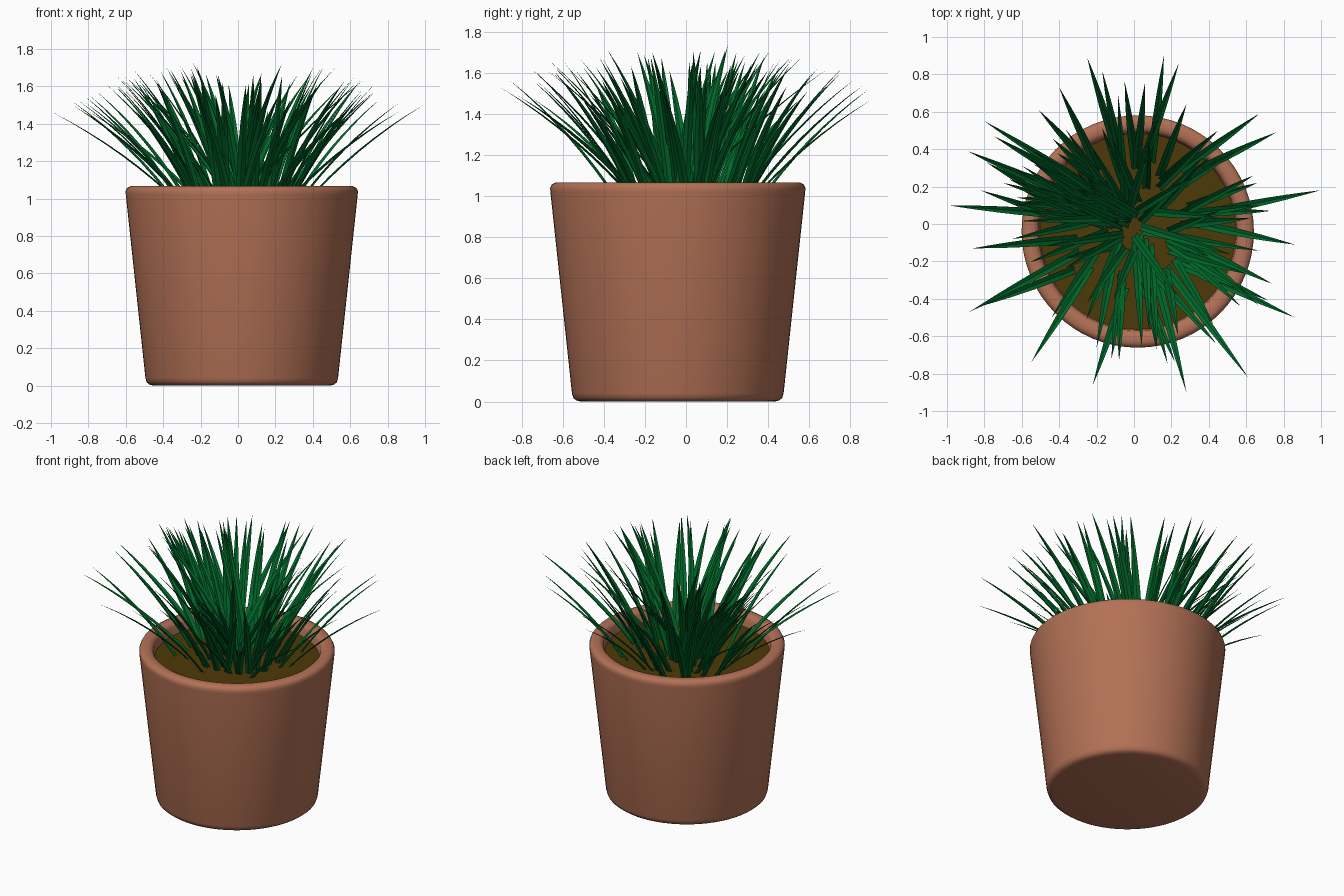
import bpy, math, random
from mathutils import Vector

if "Cube" in bpy.data.objects:
    bpy.data.objects.remove(bpy.data.objects["Cube"])

random.seed(5)
CX, CY = 0.02, -0.04          # pot axis
SOIL_Z = 0.985


def material(name, rgb):
    m = bpy.data.materials.new(name)
    m.diffuse_color = (*rgb, 1)
    m.use_nodes = True
    m.node_tree.nodes["Principled BSDF"].inputs["Base Color"].default_value = m.diffuse_color
    return m


def make_object(name, verts, faces, mat, angle):
    me = bpy.data.meshes.new(name)
    me.from_pydata(verts, [], faces)
    me.materials.append(mat)
    ob = bpy.data.objects.new(name, me)
    bpy.context.collection.objects.link(ob)
    bpy.ops.object.select_all(action='DESELECT')
    ob.select_set(True)
    bpy.context.view_layer.objects.active = ob
    bpy.ops.object.shade_smooth_by_angle(angle=math.radians(angle))
    return ob


def lathe(name, profile, mat, n=64):
    """Revolve (radius, z) points about the pot axis; radius 0 becomes a pole."""
    verts, faces, rings = [], [], []
    for r, z in profile:
        count = n if r > 0 else 1
        rings.append([len(verts) + i for i in range(count)])
        for i in range(count):
            a = math.tau * i / n
            verts.append((CX + r * math.cos(a), CY + r * math.sin(a), z))
    for a, b in zip(rings, rings[1:]):
        for i in range(n):
            j = (i + 1) % n
            quad = [a[i % len(a)], a[j % len(a)], b[j % len(b)], b[i % len(b)]]
            faces.append(list(dict.fromkeys(quad)))
    return make_object(name, verts, faces, mat, 40)


terracotta = material("terracotta", (0.45, 0.165, 0.092))
earth = material("brown_soil", (0.076, 0.042, 0.002))
green = material("leaf_green", (0.0, 0.135, 0.022))

# Pot: tapered wall with rounded foot and rim
lathe("pot", [(0, 0), (0.47, 0), (0.493, 0.005), (0.508, 0.017), (0.515, 0.04),
              (0.62, 1.02), (0.621, 1.04), (0.613, 1.057), (0.594, 1.066),
              (0.56, 1.066), (0.541, 1.057), (0.53, 1.04), (0.52, 0.95)], terracotta)

# Soil disc
lathe("soil", [(0.525, SOIL_Z), (0, SOIL_Z + 0.001)], earth)

# Tips of the long outer blades, seen from above
tips = [(.995, .18), (.86, -.11), (.86, -.5), (.61, -.82), (.28, -.9), (-.22, -.86),
        (-.55, -.74), (-.88, -.47), (-.82, -.44), (-.86, -.13), (-.995, .1), (-.82, .18),
        (-.89, .39), (-.8, .55), (-.51, .61), (-.4, .73), (-.25, .89), (-.17, .82),
        (-.05, .76), (.06, .76), (.16, .9), (.24, .86), (.28, .64), (.45, .5),
        (.67, .59), (.76, .49), (.64, .26), (.66, .22), (.73, .07), (.67, .1),
        (.74, -.32), (-.56, .35), (-.65, .3), (-.67, .24), (-.7, .22), (-.63, .12),
        (-.65, -.08), (-.12, -.72), (-.08, -.73), (.18, -.75), (.22, -.74), (.44, -.64),
        (.62, -.38), (.66, -.43), (.57, -.44), (.72, -.41), (-.79, .33), (-.75, .47),
        (-.2, -.66), (-.44, -.5)]
n_long = len(tips)
# Shorter, more upright inner blades: an even ring, then a dense tuft on the left
for i in range(38):
    a = i * 2.39996 + random.uniform(-.2, .2)
    r = random.uniform(.4, .7)
    tips.append((r * math.cos(a), r * math.sin(a)))
for i in range(12):
    a = random.uniform(2.3, 3.2)
    r = random.uniform(.3, .65)
    tips.append((r * math.cos(a), r * math.sin(a)))

# Blades: folded strips that arch outward and narrow to a point
verts, faces = [], []
STEPS = 8
for i, (x, y) in enumerate(tips):
    r = math.hypot(x, y)
    out = Vector((x / r, y / r, 0))
    side = Vector((-out.y, out.x, 0))
    tip = Vector((x, y, 1.77 - 0.28 * r * r + random.uniform(-.07, .02)))
    root = random.uniform(.26, .44) if i < n_long else random.uniform(.0, .45)
    base = out * (r * root) + side * random.uniform(-.07, .07)
    base.z = SOIL_Z - 0.02
    mid = base.lerp(tip, 0.42)
    mid.z = base.z + (tip.z - base.z) * 0.57
    side = (tip - base).cross(Vector((0, 0, 1))).normalized()
    start = len(verts)
    for k in range(STEPS):
        t = k / STEPS
        p = base * (1 - t) ** 2 + mid * 2 * t * (1 - t) + tip * t * t
        tangent = (mid - base) * (1 - t) + (tip - mid) * t
        up = side.cross(tangent).normalized()
        w = 0.025 * (0.8 + 0.8 * t) * (1 - t ** 1.6)
        verts += [p - side * w + up * w * .35, p, p + side * w + up * w * .35]
    verts.append(tip)
    for k in range(STEPS - 1):
        s = start + 3 * k
        faces += [(s, s + 1, s + 4, s + 3), (s + 1, s + 2, s + 5, s + 4)]
    s = start + 3 * (STEPS - 1)
    faces += [(s, s + 1, s + 3), (s + 1, s + 2, s + 3)]
make_object("grass_blades", verts, faces, green, 30)
